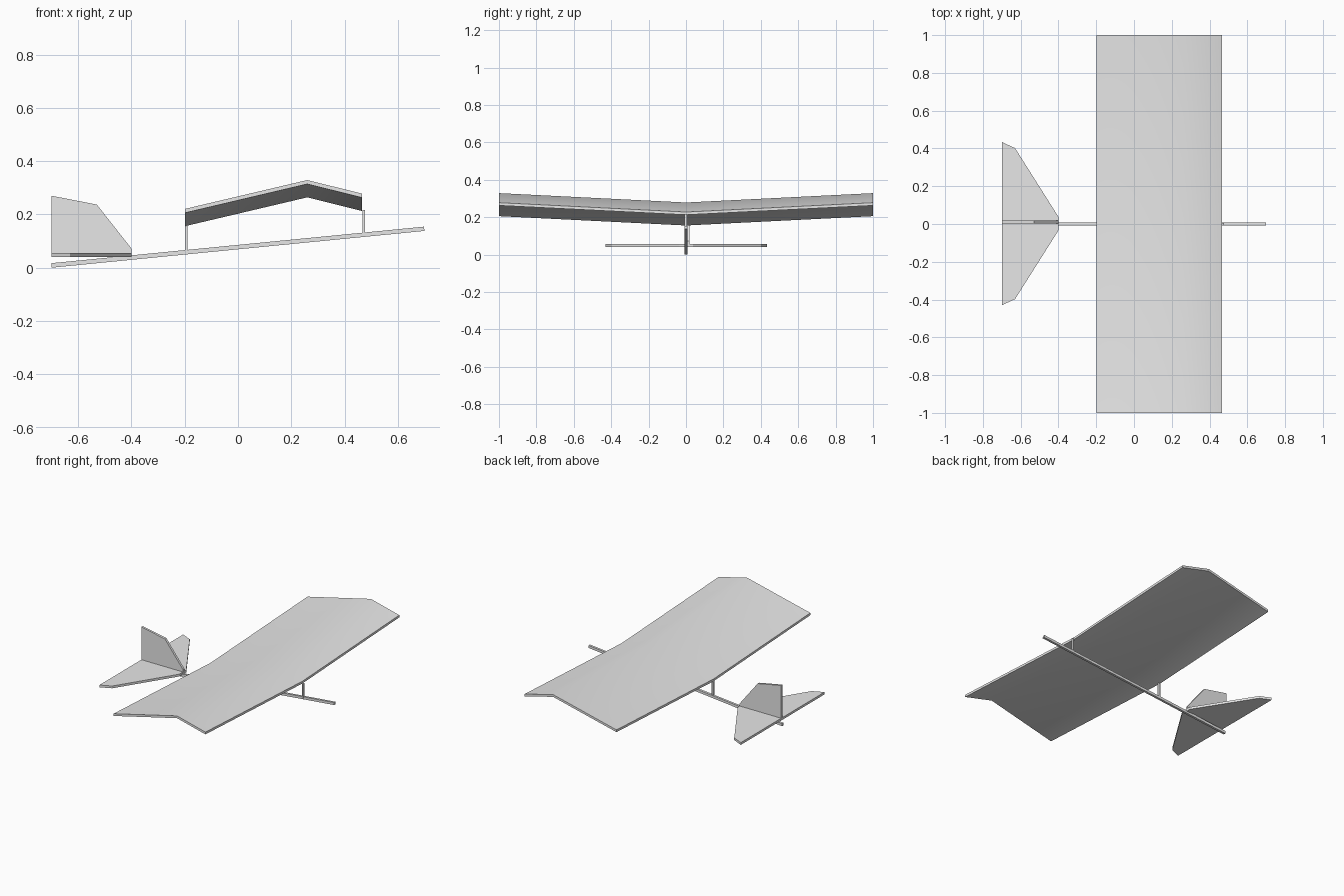
import bpy
import bmesh
import math

cube = bpy.data.objects.get("Cube")
if cube:
    bpy.data.objects.remove(cube, do_unlink=True)

grey = bpy.data.materials.new("light_grey")
grey.use_nodes = True
grey.diffuse_color = (0.8, 0.8, 0.8, 1)
grey.node_tree.nodes["Principled BSDF"].inputs["Base Color"].default_value = grey.diffuse_color


def loft(name, sections, smooth=False):
    """Skin matching closed sections and cap both ends."""
    bm = bmesh.new()
    rings = [[bm.verts.new(p) for p in section] for section in sections]
    count = len(rings[0])
    for a, b in zip(rings, rings[1:]):
        for i in range(count):
            j = (i + 1) % count
            bm.faces.new((a[i], a[j], b[j], b[i]))
    bm.faces.new(rings[0])
    bm.faces.new(rings[-1])
    bmesh.ops.recalc_face_normals(bm, faces=bm.faces)
    mesh = bpy.data.meshes.new(name)
    bm.to_mesh(mesh)
    bm.free()
    mesh.materials.append(grey)
    obj = bpy.data.objects.new(name, mesh)
    bpy.context.collection.objects.link(obj)
    if smooth:
        bpy.ops.object.select_all(action='DESELECT')
        obj.select_set(True)
        bpy.context.view_layer.objects.active = obj
        bpy.ops.object.shade_smooth_by_angle(angle=math.radians(30))
    return obj


def side_plate(name, outline, y0, y1):
    """Extrude an x-z outline across y."""
    return loft(name, [[(x, y, z) for x, z in outline] for y in (y0, y1)])


# Wing: bent sheet with raised tips
thickness, rise = 0.015, 0.05
chord = [(-0.198, 0.156), (0.26, 0.264), (0.465, 0.213)]
profile = chord + [(x, z + thickness) for x, z in reversed(chord)]
loft("wing", [[(x, y, z + rise * abs(y)) for x, z in profile] for y in (-1, 0, 1)], smooth=True)

# Boom: slender sloping bar
side_plate("boom", [(-0.7, 0), (0.7, 0.138), (0.698, 0.154), (-0.7, 0.017)], -0.007, 0.008)

# Struts between boom and wing
for name, x, bottom, top in (("rear_strut", -0.199, 0.055, 0.165),
                             ("front_strut", 0.467, 0.12, 0.217)):
    side_plate(name, [(x, bottom), (x + 0.01, bottom), (x + 0.01, top), (x, top)], -0.008, 0.005)

# Tailplane: mirrored half outline
half = [(-0.4, 0.036), (-0.63, 0.4), (-0.7, 0.432)]
outline = half + [(x, -y) for x, y in reversed(half)]
loft("tailplane", [[(x, y + 0.002, z) for x, y in outline] for z in (0.041, 0.056)])

# Upright tail fin
side_plate("tail_fin", [(-0.7, 0.05), (-0.4, 0.05), (-0.4, 0.072), (-0.53, 0.237), (-0.7, 0.27)],
           0.003, 0.018)
